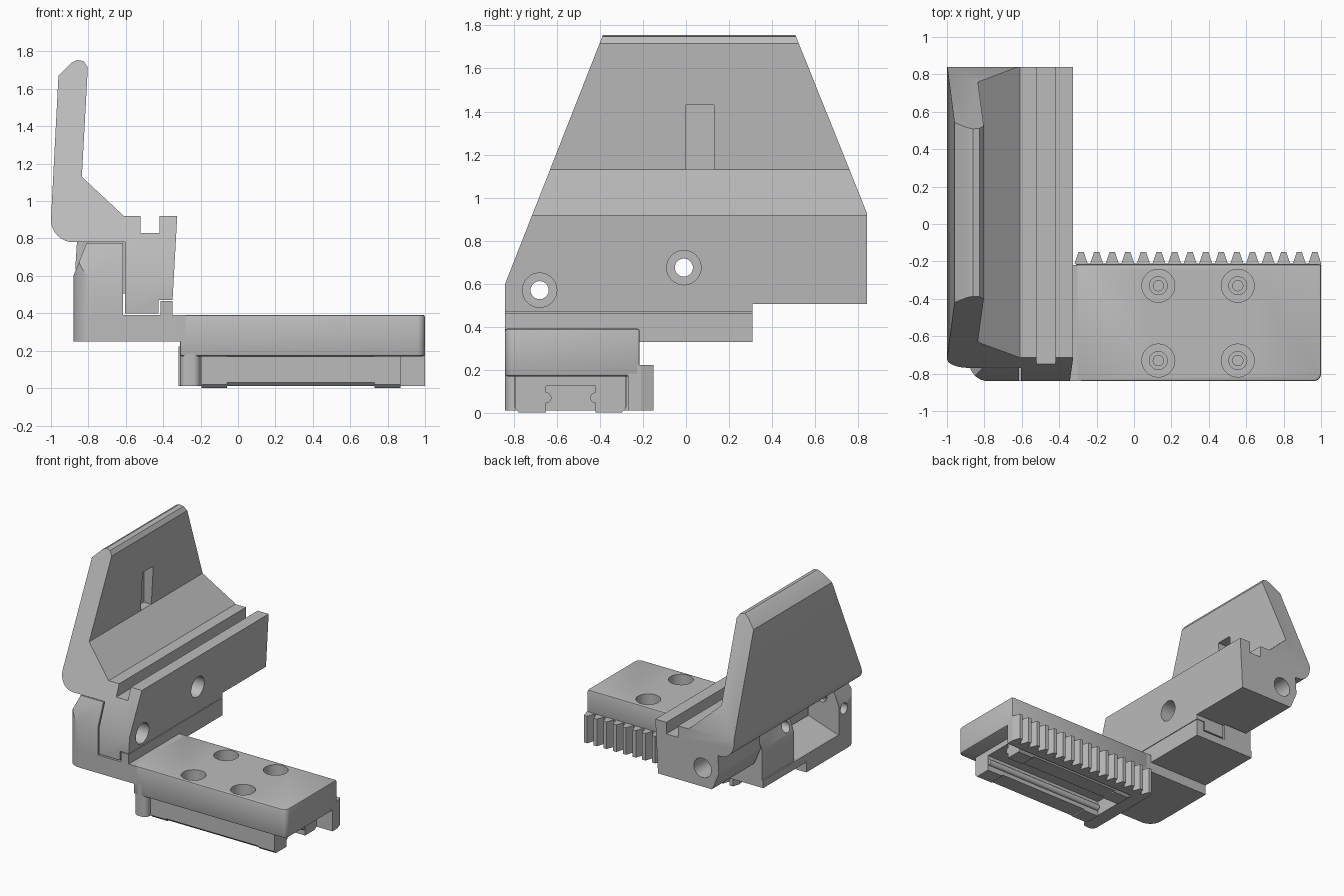
import bpy, bmesh, math
from mathutils import Vector

if "Cube" in bpy.data.objects:
    bpy.data.objects.remove(bpy.data.objects["Cube"])

grey = bpy.data.materials.new("machined_grey")
grey.use_nodes = True
COLOUR = (0.5, 0.5, 0.5, 1)
grey.diffuse_color = COLOUR
grey.node_tree.nodes["Principled BSDF"].inputs["Base Color"].default_value = COLOUR


def prism(name, pts, axis, lo, hi):
    """Extrude a 2D profile along an axis; profile uses the other two axes in order."""
    def place(p, t):
        return {"x": (t, p[0], p[1]), "y": (p[0], t, p[1]), "z": (p[0], p[1], t)}[axis]
    bm = bmesh.new()
    face = bm.faces.new([bm.verts.new(place(p, lo)) for p in pts])
    ext = bmesh.ops.extrude_face_region(bm, geom=[face])
    move = Vector(place((0, 0), hi - lo))
    bmesh.ops.translate(bm, vec=move, verts=[v for v in ext["geom"] if isinstance(v, bmesh.types.BMVert)])
    bmesh.ops.recalc_face_normals(bm, faces=bm.faces)
    me = bpy.data.meshes.new(name)
    bm.to_mesh(me)
    bm.free()
    me.materials.append(grey)
    ob = bpy.data.objects.new(name, me)
    bpy.context.collection.objects.link(ob)
    return ob


def box(name, x0, x1, y0, y1, z0, z1):
    return prism(name, [(x0, y0), (x1, y0), (x1, y1), (x0, y1)], "z", z0, z1)


def arc(cx, cy, r, a0, a1, n=8):
    return [(cx + r * math.cos(math.radians(a0 + (a1 - a0) * i / n)),
             cy + r * math.sin(math.radians(a0 + (a1 - a0) * i / n))) for i in range(n + 1)]


def rod(name, axis, a, b, r, lo, hi):
    return prism(name, arc(a, b, r, 0, 360, 32)[:-1], axis, lo, hi)


def combine(ob, other, op="DIFFERENCE"):
    """Apply a boolean and discard the helper object."""
    mod = ob.modifiers.new("cut", "BOOLEAN")
    mod.operation, mod.object, mod.solver = op, other, "EXACT"
    bpy.context.view_layer.objects.active = ob
    bpy.ops.object.modifier_apply(modifier=mod.name)
    bpy.data.objects.remove(other)


def envelope():
    """Tapered side outline shared by the jaw and the hinge post."""
    return prism("envelope", [(-.84, 0), (.31, 0), (.31, .505), (.84, .505), (.84, .93),
                              (.41, 2), (-.29, 2), (-.84, .6)], "x", -1.2, 0)


# Swinging jaw with tall backrest
profile = [(-.605, .40), (-.605, .78)] + arc(-.88, .90, .12, 270, 180) + [
    (-.96, 1.67), (-.89, 1.74), (-.86, 1.755), (-.825, 1.748), (-.803, 1.715), (-.835, 1.13), (-.61, .92),
    (-.52, .92), (-.52, .83), (-.42, .83), (-.42, .92), (-.325, .92),
    (-.35, .47), (-.425, .47), (-.425, .40)]
jaw = prism("jaw", profile, "y", -.95, .95)
knuckle = prism("jaw_knuckle", [(-.55, .45), (-.77, .45), (-.82, .52), (-.87, .64), (-.86, .80), (-.55, .80)],
                "y", .33, .95)
combine(jaw, knuckle, "UNION")
combine(jaw, envelope(), "INTERSECT")
combine(jaw, box("slot", -.90, -.7, 0, .13, 1.13, 1.43))
combine(jaw, rod("pin_hole", "y", -.73, .65, .075, .5, 1))
SCREWS = [(-.68, .57), (-.01, .675)]
for y, z in SCREWS:
    combine(jaw, rod("bore", "x", y, z, .08, -.47, 0))
    combine(jaw, rod("hole", "x", y, z, .042, -.9, 0))

# Hinge base: floor, lip, ramp and posts
corner = arc(-.78, -.74, .1, 180, 270)
base = prism("base_floor", corner + [(-.28, -.84), (-.28, -.22), (-.88, -.22)], "z", .25, .39)
combine(base, box("rear_floor", -.88, -.36, -.5, .31, .33, .39), "UNION")
box("base_lip", -.415, -.35, -.84, .31, .33, .465)
prism("base_ramp", [(-.87, .385), (-.615, .385), (-.615, .47)], "y", -.65, .31)

post = prism("front_post", corner + [(-.615, -.84), (-.615, -.62), (-.88, -.62)], "z", .385, .775)
combine(post, prism("post_outline", [(-.95, .3), (0, .3), (0, .9), (-.76, .9), (-.88, .6)], "y", -1, 0), "INTERSECT")
combine(post, envelope(), "INTERSECT")
combine(post, rod("post_pin_hole", "y", -.73, .65, .045, -.70, 0))
combine(post, rod("post_screw_hole", "x", *SCREWS[0], .042, -1, 0))
mid = prism("middle_post", [(-.87, .385), (-.615, .385), (-.615, .775), (-.81, .775), (-.87, .62)], "y", -.08, .31)
combine(mid, rod("mid_hole", "x", *SCREWS[1], .042, -1, 0))

# Sliding plate with counterbored screw holes
plate = prism("slide_plate", [(-.31, -.84)] + arc(.96, -.80, .04, 270, 360) + [(1, -.215), (-.31, -.215)],
              "z", .17, .392)
bev = plate.modifiers.new("edge", "BEVEL")
bev.width, bev.segments, bev.limit_method = .012, 2, "ANGLE"
bpy.context.view_layer.objects.active = plate
bpy.ops.object.modifier_apply(modifier=bev.name)
for x in (.13, .555):
    for y in (-.33, -.73):
        combine(plate, rod("counterbore", "z", x, y, .088, .27, .5))
        combine(plate, rod("screw_hole", "z", x, y, .048, .2, .5))
        rod("screw_tip", "z", x, y, .03, .18, .22)

# End wall below the plate
prism("end_wall", arc(-.27, -.80, .04, 180, 270) + arc(-.24, -.80, .04, 270, 360)
      + [(-.20, -.215), (-.31, -.215)], "z", .012, .26)

# Toothed rack along the back edge
PITCH = 1.25 / 15
teeth = [(1, -.27), (-.31, -.27), (-.31, -.21)]
for i in range(16):
    c = -.283 + i * PITCH
    teeth += [(c - .034, -.21), (c - .014, -.15), (c + .014, -.15), (min(c + .034, 1), -.21)]
prism("rack", teeth + [(1, -.21)], "z", .012, .222)


# Linear guide carriage with end caps
def channel(name, y0, y1, z0, x0, x1):
    w = .018
    pts = [(y0, z0 + w), (y0 + w, z0), (-.65, z0), (-.65, .125), (-.42, .125), (-.42, z0),
           (y1 - w, z0), (y1, z0 + w), (y1, .172), (y0, .172)]
    return prism(name, pts, "x", x0, x1)


channel("carriage_body", -.80, -.275, .012, -.06, .73)
for side, x0, x1 in (("inner", -.195, -.06), ("outer", .73, .87)):
    channel(side + "_end_cap", -.795, -.28, .002, x0, x1)
for side, y in (("front", -.65), ("back", -.42)):
    rod(side + "_bearing_strip", "x", y, .07, .025, -.19, .865)

# Shading
bpy.ops.object.select_all(action="DESELECT")
for ob in bpy.context.scene.objects:
    if ob.type == "MESH":
        ob.select_set(True)
        bpy.context.view_layer.objects.active = ob
bpy.ops.object.shade_smooth_by_angle(angle=math.radians(25))
